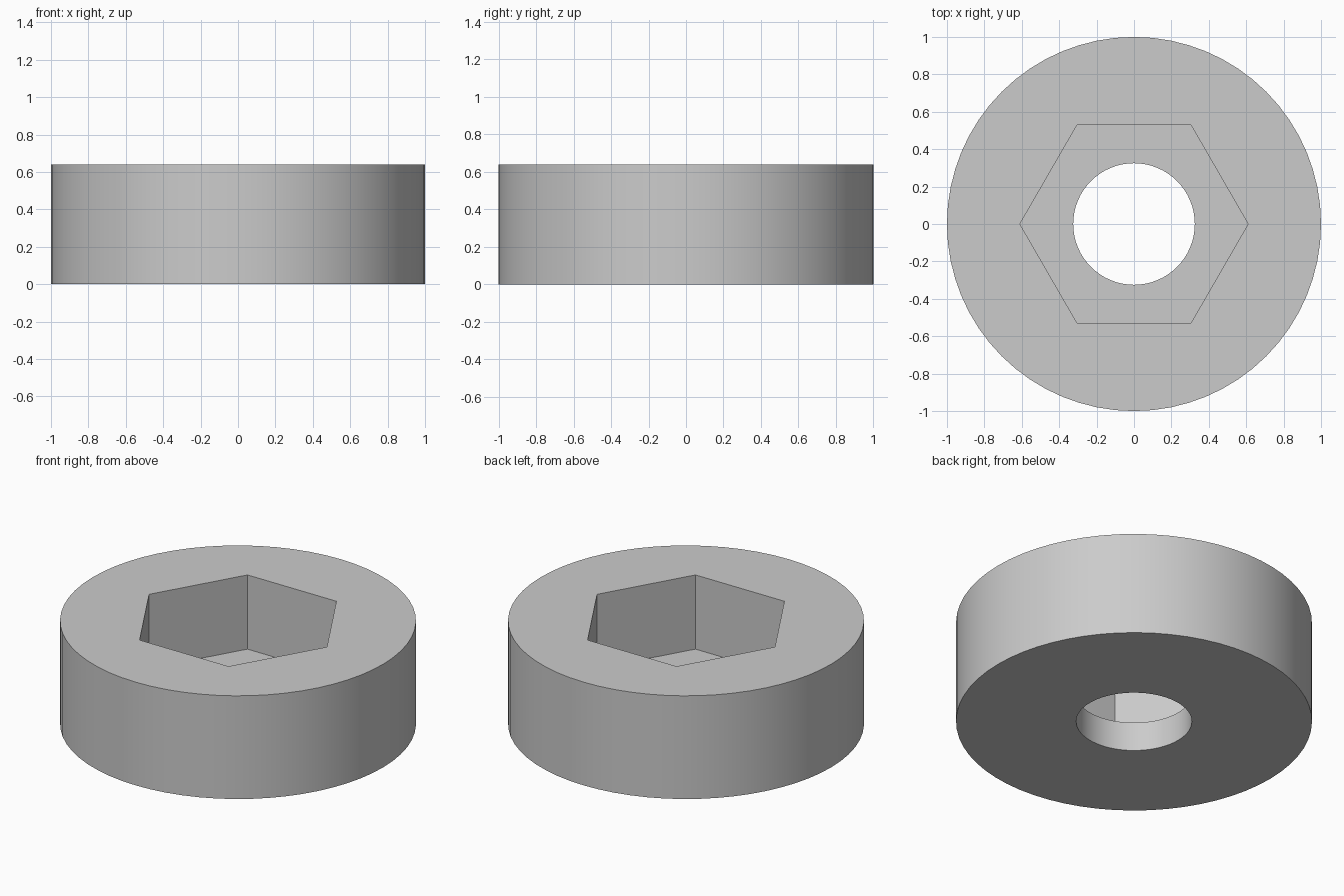
import bpy
import bmesh
import math

HEIGHT = 0.64
FLOOR = 0.18        # floor of the hexagonal pocket
OUTER_R, HEX_R, HOLE_R = 1.0, 0.61, 0.325

cube = bpy.data.objects.get("Cube")
if cube:
    bpy.data.objects.remove(cube, do_unlink=True)

grey = bpy.data.materials.new("plain grey")
grey.use_nodes = True
colour = (0.6, 0.6, 0.6, 1)
grey.diffuse_color = colour
grey.node_tree.nodes["Principled BSDF"].inputs["Base Color"].default_value = colour

bm = bmesh.new()


def ring(radius, z, sides):
    """Closed loop of edges; returns its vertices and edges."""
    verts = []
    for i in range(sides):
        a = math.tau * i / sides
        verts.append(bm.verts.new((radius * math.cos(a), radius * math.sin(a), z)))
    edges = [bm.edges.new((verts[i - 1], verts[i])) for i in range(sides)]
    return verts, edges


def wall(low, high):
    """Upright faces between two rings of equal count."""
    a, b = low[0], high[0]
    for i in range(len(a)):
        bm.faces.new((a[i - 1], a[i], b[i], b[i - 1]))


def flat_ring(outside, inside):
    """Horizontal face band between two rings on one level."""
    bmesh.ops.triangle_fill(bm, use_beauty=True, use_dissolve=False,
                            edges=outside[1] + inside[1], normal=(0, 0, 1))


outer_low, outer_high = ring(OUTER_R, 0, 64), ring(OUTER_R, HEIGHT, 64)
hex_low, hex_high = ring(HEX_R, FLOOR, 6), ring(HEX_R, HEIGHT, 6)
hole_low, hole_high = ring(HOLE_R, 0, 64), ring(HOLE_R, FLOOR, 64)

# Flat surfaces: top face, pocket floor, underside
flat_ring(outer_high, hex_high)
flat_ring(hex_low, hole_high)
flat_ring(outer_low, hole_low)

# Upright surfaces: rim, hexagonal pocket, through hole
wall(outer_low, outer_high)
wall(hex_low, hex_high)
wall(hole_low, hole_high)

bmesh.ops.recalc_face_normals(bm, faces=bm.faces[:])
mesh = bpy.data.meshes.new("hex_socket_washer")
bm.to_mesh(mesh)
bm.free()
mesh.materials.append(grey)

washer = bpy.data.objects.new("hex_socket_washer", mesh)
bpy.context.collection.objects.link(washer)
bpy.ops.object.select_all(action="DESELECT")
washer.select_set(True)
bpy.context.view_layer.objects.active = washer
bpy.ops.object.shade_smooth_by_angle(angle=math.radians(30))
